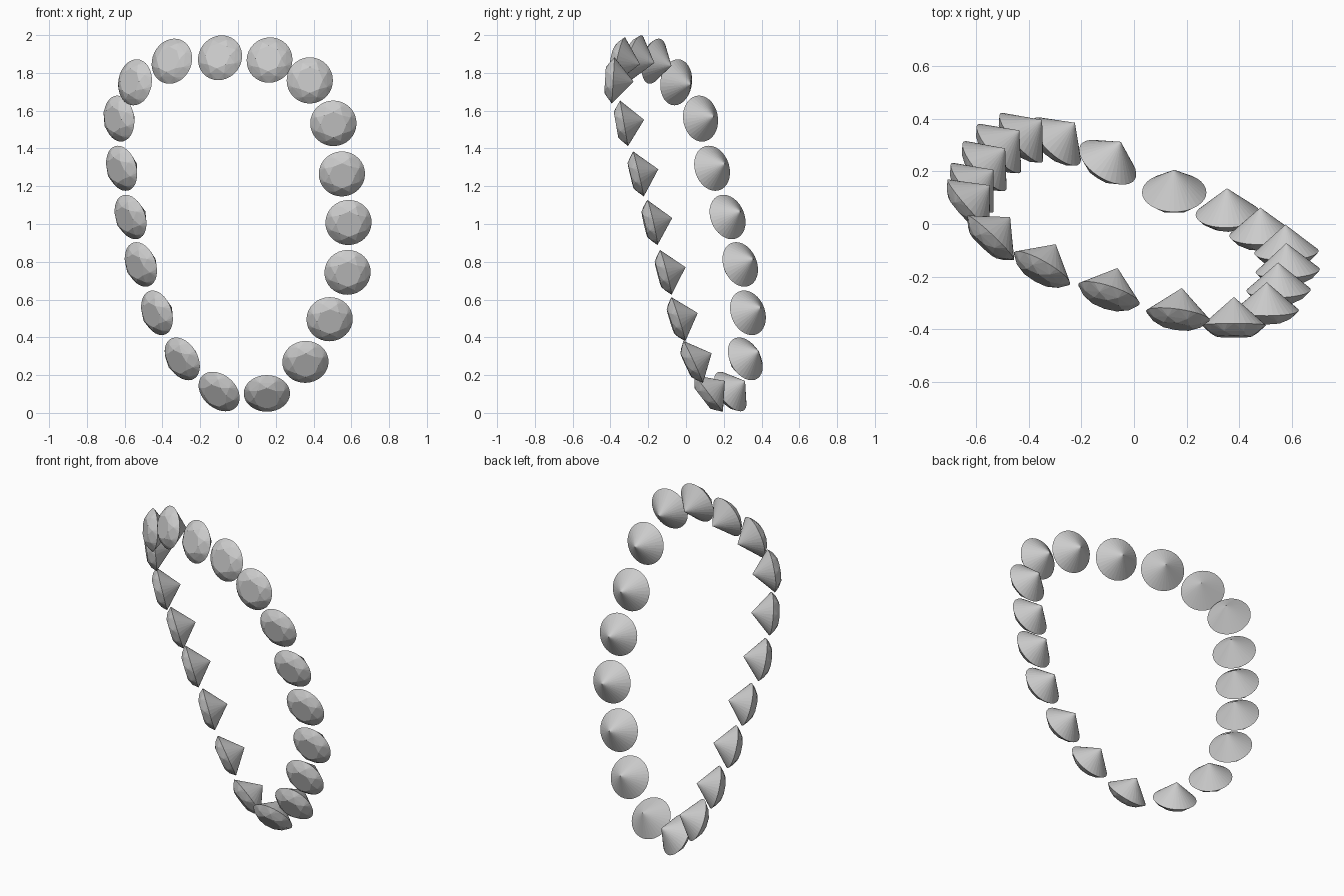
import bpy, bmesh
from math import sin, cos, tau
from mathutils import Vector

R, CROWN, PAVILION = 0.1225, 0.043, 0.108


def ring(bm, n, radius, z, offset=0.0):
    for i in range(n):
        a = tau * (i + offset) / n
        bm.verts.new((radius * cos(a), radius * sin(a), z))


# Brilliant-cut stone: culet along +z, table facing -z
def gem(name, centre, culet_dir):
    bm = bmesh.new()
    ring(bm, 8, R * 0.56, -CROWN)              # table
    ring(bm, 8, R * 0.80, -CROWN * 0.62, 0.5)  # star / kite points
    ring(bm, 32, R, 0)                         # girdle
    bm.verts.new((0, 0, PAVILION))             # culet
    bmesh.ops.convex_hull(bm, input=bm.verts)
    bmesh.ops.dissolve_limit(bm, angle_limit=0.01, verts=bm.verts, edges=bm.edges)
    rot = Vector(culet_dir).normalized().to_track_quat('Z', 'Y').to_matrix()
    bmesh.ops.transform(bm, matrix=rot.to_4x4(), verts=bm.verts)
    # shift so the middle of the stone's extents lands on the given centre
    mid = Vector([(min(v.co[k] for v in bm.verts) + max(v.co[k] for v in bm.verts)) / 2
                  for k in range(3)])
    bmesh.ops.translate(bm, vec=-mid, verts=bm.verts)
    mesh = bpy.data.meshes.new(name)
    bm.to_mesh(mesh)
    bm.free()
    ob = bpy.data.objects.new(name, mesh)
    ob.location = centre
    bpy.context.collection.objects.link(ob)


# Clockwise from the top: centre, culet direction
stones = [
    ((-0.095, -0.25, 1.88), (0.30, 0.92, -0.25)),
    ((0.167, -0.325, 1.868), (0.14, 0.97, -0.20)),
    ((0.38, -0.355, 1.76), (0.0, 1.0, -0.06)),
    ((0.505, -0.302, 1.533), (0.0, 0.98, 0.17)),
    ((0.55, -0.228, 1.265), (-0.02, 0.97, 0.23)),
    ((0.585, -0.154, 1.008), (-0.05, 0.97, 0.22)),
    ((0.58, -0.084, 0.744), (-0.04, 0.97, 0.25)),
    ((0.485, -0.02, 0.496), (-0.04, 0.95, 0.30)),
    ((0.357, 0.053, 0.27), (-0.03, 0.90, 0.42)),
    ((0.153, 0.125, 0.103), (0.0, 0.79, 0.61)),
    ((-0.10, 0.235, 0.113), (0.46, 0.72, 0.52)),
    ((-0.295, 0.314, 0.286), (0.65, 0.66, 0.38)),
    ((-0.43, 0.328, 0.53), (0.73, 0.63, 0.26)),
    ((-0.515, 0.287, 0.786), (0.72, 0.64, 0.27)),
    ((-0.57, 0.22, 1.037), (0.73, 0.63, 0.28)),
    ((-0.617, 0.138, 1.295), (0.74, 0.63, 0.22)),
    ((-0.63, 0.077, 1.558), (0.75, 0.65, 0.10)),
    ((-0.545, -0.052, 1.75), (0.68, 0.72, -0.10)),
    ((-0.35, -0.16, 1.862), (0.48, 0.84, -0.22)),
]
for i, (c, d) in enumerate(stones, 1):
    gem(f"gem_{i:02d}", c, d)
